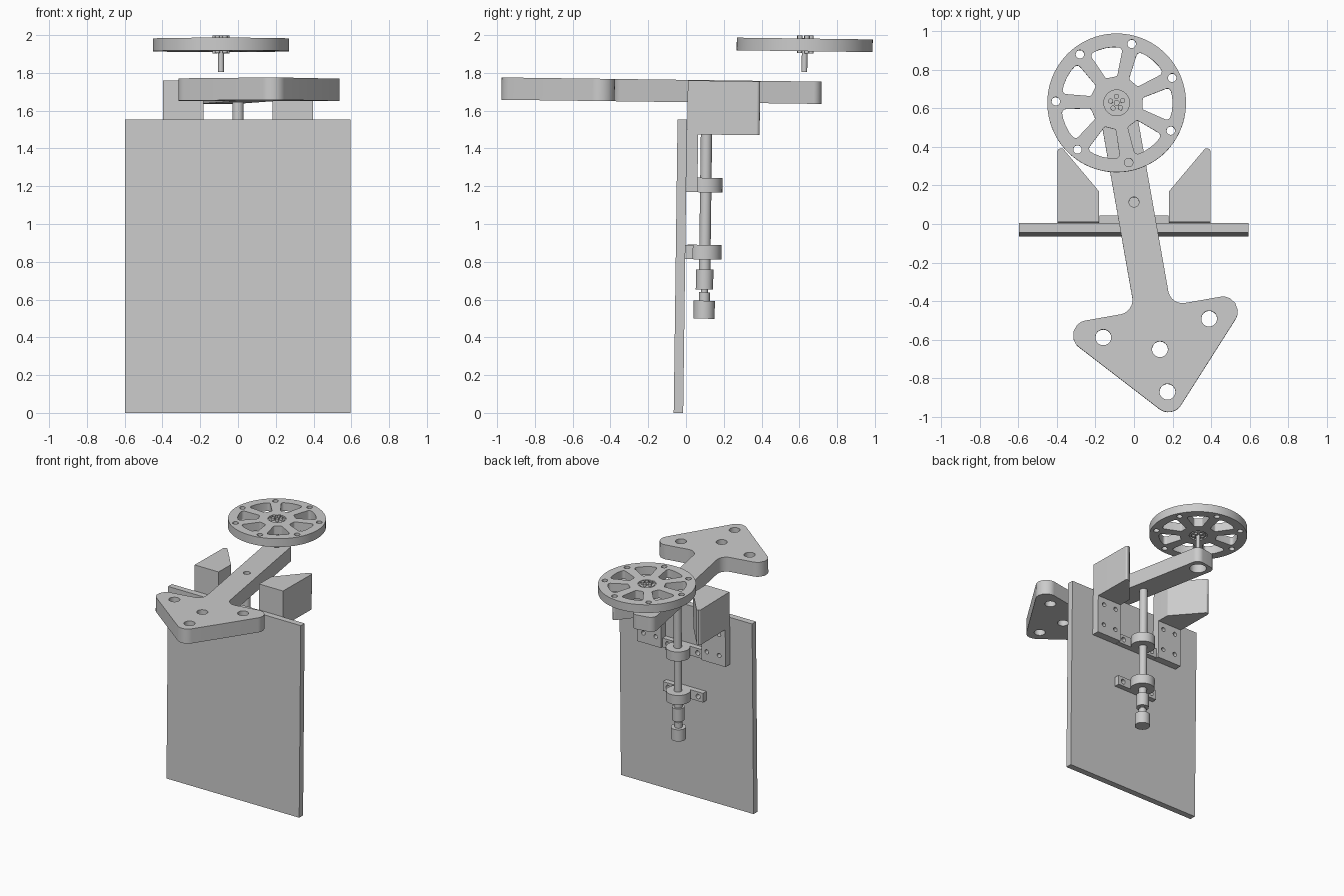
import bpy, bmesh
from math import sin, cos, tan, pi, radians
from mathutils import Vector, Matrix

if "Cube" in bpy.data.objects:
    bpy.data.objects.remove(bpy.data.objects["Cube"])

# The whole assembly leans very slightly backwards
LEAN = (Matrix.Translation((0, 0, 1.76)) @ Matrix.Rotation(radians(-0.75), 4, 'X')
        @ Matrix.Translation((0, 0, -1.76)))
UPRIGHT = Matrix.Rotation(pi / 2, 4, 'X')      # turns an XY profile into XZ


def circle(x, y, r, n=32):
    return [(x + r * cos(2 * pi * i / n), y + r * sin(2 * pi * i / n)) for i in range(n)]


def rounded(pts, n=8):
    """Fillet a polygon given as (x, y, radius) corners."""
    out = []
    for i, (x, y, r) in enumerate(pts):
        p = Vector((x, y))
        if r == 0:
            out.append((x, y))
            continue
        a = (Vector(pts[i - 1][:2]) - p).normalized()
        b = (Vector(pts[(i + 1) % len(pts)][:2]) - p).normalized()
        half = a.angle(b) / 2
        c = p + (a + b).normalized() * r / sin(half)
        s, e = p + a * r / tan(half) - c, p + b * r / tan(half) - c
        for k in range(n + 1):
            q = c + s.lerp(e, k / n).normalized() * r
            out.append((q.x, q.y))
    return out


def plate(name, loops, z0, z1, matrix=Matrix()):
    """Extrude an outline with optional holes from z0 to z1."""
    cu = bpy.data.curves.new(name, 'CURVE')
    cu.dimensions, cu.fill_mode, cu.extrude = '2D', 'BOTH', (z1 - z0) / 2
    for loop in loops:
        sp = cu.splines.new('POLY')
        sp.points.add(len(loop) - 1)
        for pt, (x, y) in zip(sp.points, loop):
            pt.co = (x, y, 0, 1)
        sp.use_cyclic_u = True
    tmp = bpy.data.objects.new(name + "_profile", cu)
    bpy.context.collection.objects.link(tmp)
    me = bpy.data.meshes.new_from_object(tmp.evaluated_get(bpy.context.evaluated_depsgraph_get()))
    bpy.data.objects.remove(tmp)
    bm = bmesh.new()
    bm.from_mesh(me)
    bmesh.ops.remove_doubles(bm, verts=bm.verts, dist=1e-5)
    bmesh.ops.recalc_face_normals(bm, faces=bm.faces)
    bm.transform(LEAN @ matrix @ Matrix.Translation((0, 0, (z0 + z1) / 2)))
    bm.to_mesh(me)
    bm.free()
    ob = bpy.data.objects.new(name, me)
    bpy.context.collection.objects.link(ob)
    return ob


def rod(name, x, y, r, z0, z1, matrix=Matrix()):
    return plate(name, [circle(x, y, r)], z0, z1, matrix)


def cut(ob, cutter):
    mod = ob.modifiers.new("cut", 'BOOLEAN')
    mod.operation, mod.solver, mod.object = 'DIFFERENCE', 'EXACT', cutter
    me = bpy.data.meshes.new_from_object(ob.evaluated_get(bpy.context.evaluated_depsgraph_get()))
    ob.modifiers.clear()
    ob.data = me
    bpy.data.objects.remove(cutter)


def rect(x0, y0, x1, y1):
    return [(x0, y0), (x1, y0), (x1, y1), (x0, y1)]


# Back panel
plate("panel", [rect(-0.597, 0, 0.595, 1.552)], -0.008, 0.042, UPRIGHT)

# Arrow-shaped swinging arm, mirrored half outline around its own axis
half = [(0.095, 0.605, 0.05), (0.095, -0.562, 0.075), (0.531, -0.562, 0.077)]
outline = half + [(0, -1.143, 0.077)] + [(-x, y, r) for x, y, r in reversed(half)]
holes = [(0, -1.0, 0.041), (0, -0.776, 0.041), (0.279, -0.664, 0.041),
         (-0.279, -0.664, 0.041), (0, 0, 0.026), (0, 0.52, 0.02)]
ARM = Matrix.Translation((0, 0.114, 0)) @ Matrix.Rotation(radians(10), 4, 'Z')
arm = plate("arrow_arm", [rounded(outline)] + [circle(*h) for h in holes], 1.645, 1.763, ARM)
cut(arm, rod("arm_recess_cutter", 0, 0.52, 0.062, 1.6, 1.73, ARM))

# Pair of stop brackets: drilled plate below, wedge block above
for s, side in ((-1, "left"), (1, "right")):
    drill = [circle(s * x, z, 0.017, 16) for x in (0.34, 0.23) for z in (1.25, 1.42)]
    plate(side + "_bracket_plate", [rect(s * 0.397, 1.17, s * 0.182, 1.476)] + drill,
          -0.068, -0.008, UPRIGHT)
    wedge = [(s * 0.397, 0.01, 0), (s * 0.397, 0.425, 0.018),
             (s * 0.182, 0.17, 0.01), (s * 0.182, 0.01, 0)]
    plate(side + "_bracket_wedge", [rounded(wedge)], 1.475, 1.76)

# Shaft bearings with bolted flanges
for z, level in ((0.815, "lower"), (1.17, "upper")):
    ears = [circle(x, z + 0.0375, 0.019, 16) for x in (-0.135, 0.135)]
    plate(level + "_bearing_flange", [rect(-0.18, z, 0.18, z + 0.075)] + ears,
          -0.05, -0.008, UPRIGHT)
    rod(level + "_bearing", 0, 0.11, 0.09, z - 0.001, z + 0.076)

# Vertical shaft and couplings
for name, r, z0, z1 in (("shaft", 0.03, 0.755, 1.66), ("shaft_coupling", 0.046, 0.655, 0.76),
                        ("sensor_pin", 0.018, 0.635, 0.66), ("sensor_neck", 0.029, 0.59, 0.64),
                        ("sensor_body", 0.056, 0.5, 0.595)):
    rod(name, 0, 0.112, r, z0, z1)

# Spoked wheel floating above the arm end
STEP = 2 * pi / 7
window = [(0.135, -0.03, 0.014), (0.275, -0.088, 0.02), (0.287, -0.04, 0), (0.29, 0, 0),
          (0.287, 0.04, 0), (0.275, 0.088, 0.02), (0.135, 0.03, 0.014)]
loops = [circle(0, 0, 0.36, 96)]
for i in range(7):
    a = radians(75.7) + i * STEP
    loops.append(circle(0.316 * cos(a), 0.316 * sin(a), 0.022, 20))
    b = a + STEP / 2
    loops.append([(x * cos(b) - y * sin(b), x * sin(b) + y * cos(b))
                  for x, y in rounded(window, 5)])
HUB = Matrix.Translation((-0.09, 0.626, 0))
wheel = plate("wheel", loops, 1.923, 1.99, HUB)
cut(wheel, rod("hub_top_cutter", 0, 0, 0.067, 1.978, 2.05, HUB))
cut(wheel, rod("hub_bottom_cutter", 0, 0, 0.067, 1.85, 1.935, HUB))

# Axle, hub flange and hub bolts
rod("axle", 0, 0, 0.015, 1.812, 1.992, HUB)
rod("hub_flange", 0, 0, 0.055, 1.925, 1.984, HUB)
for i in range(5):
    a = radians(20) + i * 2 * pi / 5
    rod("hub_bolt", 0.033 * cos(a), 0.033 * sin(a), 0.013, 1.912, 2.006, HUB)

# Smooth the round walls, keep edges crisp
for ob in bpy.context.collection.objects:
    ob.select_set(True)
bpy.context.view_layer.objects.active = wheel
bpy.ops.object.shade_smooth_by_angle(angle=radians(30))
